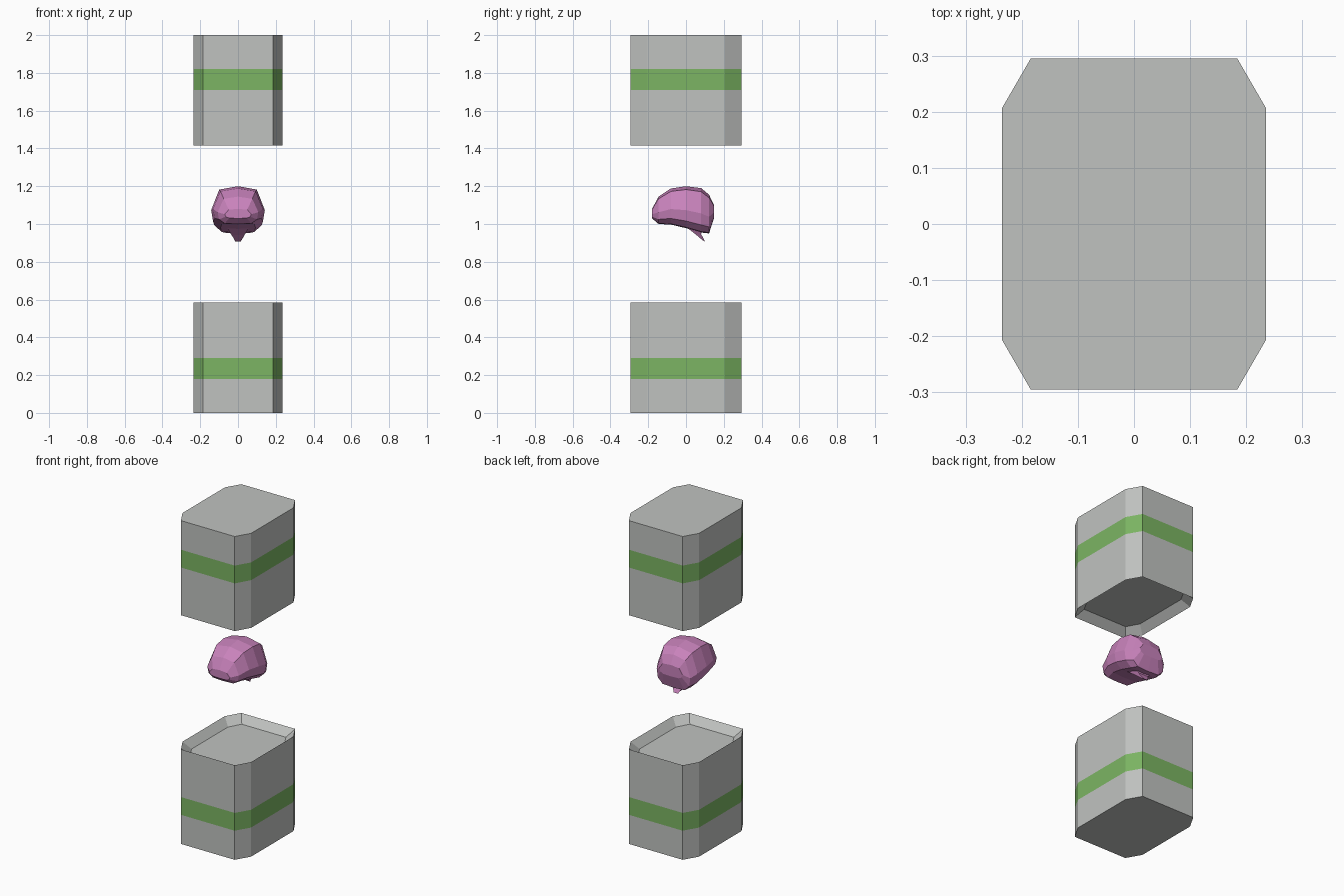
import bpy, bmesh

if "Cube" in bpy.data.objects:
    bpy.data.objects.remove(bpy.data.objects["Cube"])


def material(name, rgb):
    m = bpy.data.materials.new(name)
    m.diffuse_color = (*rgb, 1)
    m.use_nodes = True
    m.node_tree.nodes["Principled BSDF"].inputs["Base Color"].default_value = m.diffuse_color
    return m


GREY = material("canister grey", (0.53, 0.545, 0.53))
GREEN = material("stripe green", (0.20, 0.46, 0.125))
PINK = material("brain pink", (0.58, 0.225, 0.50))


def loft(name, rings, mats, rule=None):
    """Skin closed rings of points, cap both ends, colour faces by a rule."""
    bm = bmesh.new()
    rows = [[bm.verts.new(p) for p in ring] for ring in rings]
    for k, (a, b) in enumerate(zip(rows, rows[1:])):
        n = len(a)
        for i in range(n):
            f = bm.faces.new((a[i], a[(i + 1) % n], b[(i + 1) % n], b[i]))
            f.material_index = rule(k) if rule else 0
    bm.faces.new(rows[0])
    bm.faces.new(rows[-1])
    bmesh.ops.recalc_face_normals(bm, faces=bm.faces)
    me = bpy.data.meshes.new(name)
    bm.to_mesh(me)
    bm.free()
    for m in mats:
        me.materials.append(m)
    ob = bpy.data.objects.new(name, me)
    bpy.context.collection.objects.link(ob)
    return ob


def octagon(z, inset=0.0):
    """Box outline with cut corners."""
    sx, sy = (0.235 - inset) / 0.235, (0.295 - inset) / 0.295
    quarter = [(0.235, 0.207), (0.184, 0.295)]
    pts = quarter + [(-x, y) for x, y in quarter[::-1]]
    pts += [(-x, -y) for x, y in pts]
    return [(x * sx, y * sy, z) for x, y in pts]


# Two canisters: striped walls, sloped rim and recessed floor facing the middle
def canister(name, flip):
    levels = [(0, 0), (0.18, 0), (0.29, 0), (0.585, 0), (0.54, 0.042)]
    rings = [octagon(2 - z if flip else z, inset) for z, inset in levels]
    loft(name, rings, [GREY, GREEN], lambda k: 1 if k == 1 else 0)


canister("lower_canister", False)
canister("upper_canister", True)


# Brain: faceted sections from front to back
def brain_section(y, top, bottom, w):
    h = top - bottom
    half = [(0.70 * w, top - 0.08 * h), (w, bottom + 0.43 * h),
            (0.93 * w, bottom + 0.17 * h), (0.65 * w, bottom + 0.02 * h)]
    pts = [(0, top)] + half + [(0, bottom)] + [(-x, z) for x, z in half[::-1]]
    return [(x, y, z) for x, z in pts]


stations = [(-0.18, 1.08, 1.03, 0.07), (-0.145, 1.145, 1.0, 0.108),
            (-0.08, 1.188, 0.997, 0.132), (0.0, 1.2, 0.978, 0.142),
            (0.08, 1.19, 0.955, 0.136), (0.122, 1.155, 0.95, 0.115),
            (0.148, 1.10, 1.03, 0.08)]
loft("brain", [brain_section(*s) for s in stations], [PINK])


# Brain stem: tapered prism leaning backwards
def stem_ring(y0, y1, z0, z1, w):
    return [(-w, y0, z0), (w, y0, z0), (w, y1, z1), (-w, y1, z1)]


loft("brain_stem", [stem_ring(0.0, 0.09, 0.985, 0.985, 0.06),
                    stem_ring(0.055, 0.08, 0.942, 0.947, 0.035),
                    stem_ring(0.09, 0.10, 0.912, 0.908, 0.015)], [PINK])
